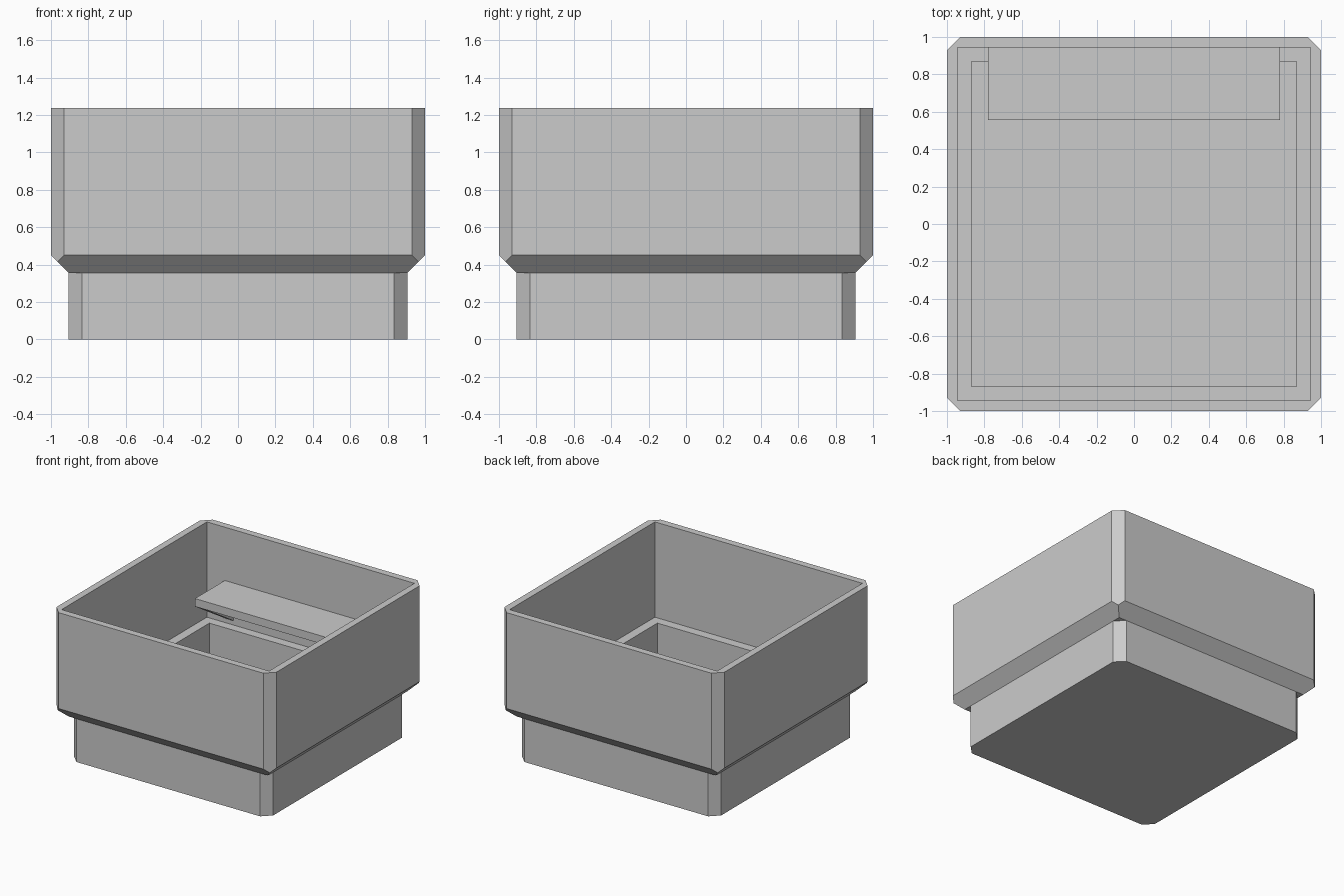
import bpy, bmesh

cube = bpy.data.objects.get("Cube")
if cube:
    bpy.data.objects.remove(cube, do_unlink=True)

grey = bpy.data.materials.new("plain grey")
grey.use_nodes = True
COLOUR = (0.6, 0.6, 0.6, 1)
grey.diffuse_color = COLOUR
grey.node_tree.nodes["Principled BSDF"].inputs["Base Color"].default_value = COLOUR


def square(half, z, cut=0.0):
    """Corners of a square ring, optionally with clipped corners."""
    pts = set()
    for sx in (-1, 1):
        for sy in (-1, 1):
            pts.add((sx * half, sy * (half - cut), z))
            pts.add((sx * (half - cut), sy * half, z))
    return sorted(pts)


def hull(name, points):
    """Convex solid with clean flat faces."""
    bm = bmesh.new()
    for p in points:
        bm.verts.new(p)
    bmesh.ops.convex_hull(bm, input=bm.verts)
    bmesh.ops.dissolve_limit(bm, angle_limit=0.01, verts=bm.verts, edges=bm.edges)
    bmesh.ops.recalc_face_normals(bm, faces=bm.faces)
    mesh = bpy.data.meshes.new(name)
    bm.to_mesh(mesh)
    bm.free()
    mesh.materials.append(grey)
    obj = bpy.data.objects.new(name, mesh)
    bpy.context.collection.objects.link(obj)
    return obj


def combine(obj, other, operation):
    """Apply a boolean and discard the helper solid."""
    mod = obj.modifiers.new("combine", "BOOLEAN")
    mod.operation = operation
    mod.solver = "EXACT"
    mod.object = other
    bpy.context.view_layer.update()
    graph = bpy.context.evaluated_depsgraph_get()
    mesh = bpy.data.meshes.new_from_object(obj.evaluated_get(graph))
    obj.modifiers.clear()
    obj.data = mesh
    bpy.data.objects.remove(other, do_unlink=True)


TOP, LIP, UNDER, FLOOR = 1.238, 0.45, 0.355, 0.455
CLIP = 0.07

# Planter body: wide box with a bevelled underside on a narrower foot
body = hull("planter_body",
            square(1, TOP, CLIP) + square(1, LIP, CLIP)
            + square(1 - CLIP / 2, LIP - CLIP / 2) + square(0.905, UNDER))
foot = hull("foot", square(0.905, 0, CLIP) + square(0.905, UNDER + 0.03, CLIP))
combine(body, foot, "UNION")

# Upper cavity and narrower well
INNER = 0.943
combine(body, hull("cavity", square(INNER, FLOOR) + square(INNER, TOP + 0.2)), "DIFFERENCE")
combine(body, hull("well", square(0.868, 0.06) + square(0.868, FLOOR + 0.1)), "DIFFERENCE")


def extrude_x(name, x0, x1, profile):
    return hull(name, [(x, y, z) for x in (x0, x1) for y, z in profile])


# Shelf on the back wall
FRONT, SHELF_TOP, SHELF_LOW = 0.555, 0.8, 0.735
extrude_x("shelf", -0.78, 0.78, [(FRONT, SHELF_LOW), (FRONT, SHELF_TOP),
                                 (INNER, SHELF_TOP), (INNER, SHELF_LOW)])

# Sloped brackets under both ends of the shelf
for side, sign in (("right", -1), ("left", 1)):
    extrude_x(side + "_shelf_bracket", sign * 0.78, sign * 0.7,
              [(FRONT, SHELF_LOW), (INNER, SHELF_LOW), (INNER, 0.49)])
